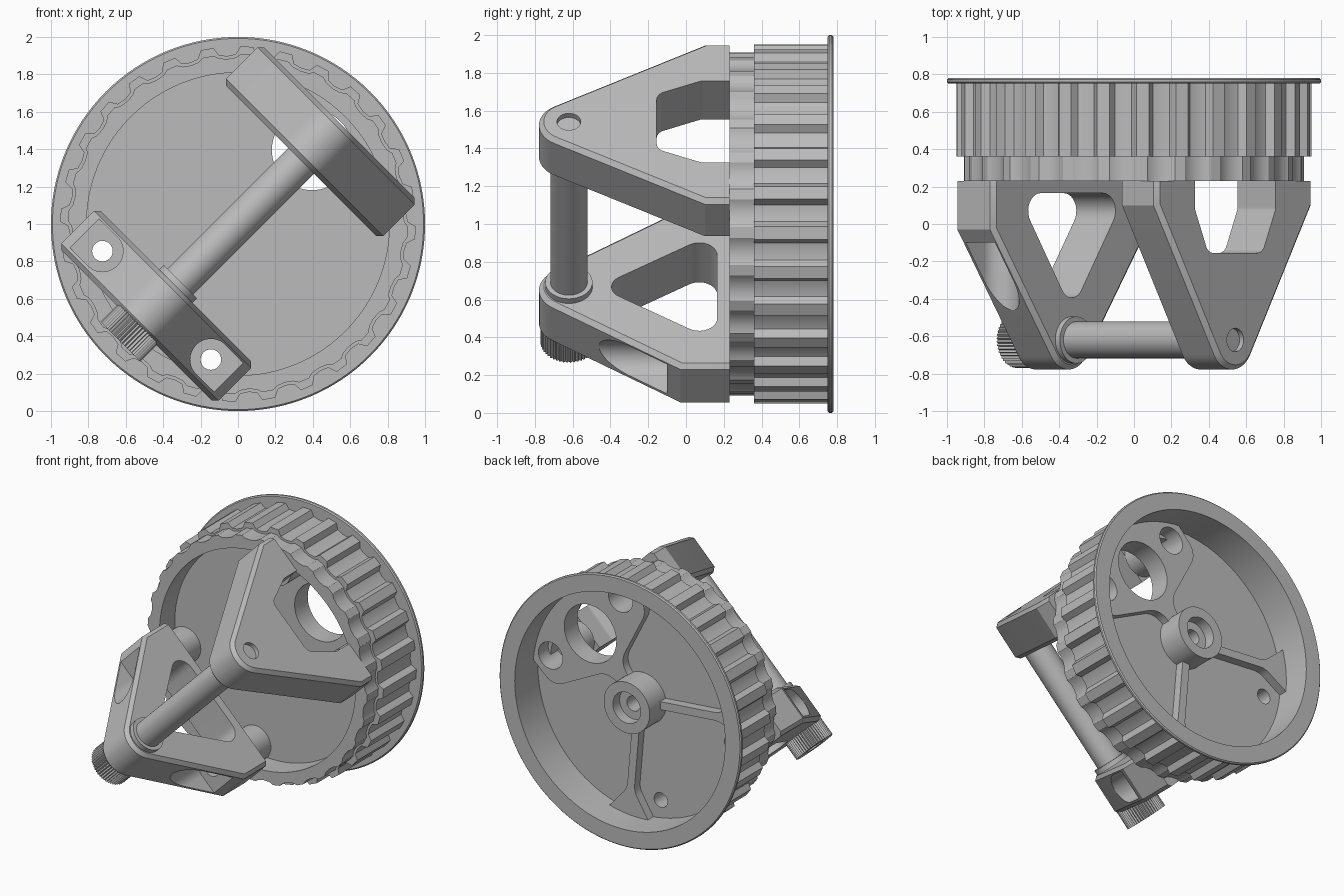
import bpy, bmesh, math
from mathutils import Matrix, Vector

if "Cube" in bpy.data.objects:
    bpy.data.objects.remove(bpy.data.objects["Cube"], do_unlink=True)

grey = bpy.data.materials.new("plain_grey")
grey.use_nodes = True
grey.diffuse_color = (0.5, 0.5, 0.5, 1)
grey.node_tree.nodes["Principled BSDF"].inputs["Base Color"].default_value = (0.5, 0.5, 0.5, 1)

# Working frames: U runs along the tie rod, V across it, Y along the wheel axle
U = Vector((1, 0, 1)).normalized()
V = Vector((1, 0, -1)).normalized()
Y = Vector((0, 1, 0))


def frame(a, b, c):
    return Matrix.Translation((0, 0, 1)) @ Matrix((a, b, c)).transposed().to_4x4()


WHEEL = frame(U, V, Y)   # sections drawn in (u, v), extruded along y
SIDE = frame(V, Y, U)    # sections drawn in (v, y), extruded along u


def prism(name, pts, low, high, mat, chamfer=0.0):
    """Extrude a closed section; the chamfer skips the edge that rests on the wheel."""
    bm = bmesh.new()
    bottom = bm.faces.new([bm.verts.new((p[0], p[1], low)) for p in pts])
    ext = bmesh.ops.extrude_face_region(bm, geom=[bottom])
    bmesh.ops.translate(bm, vec=(0, 0, high - low),
                        verts=[g for g in ext["geom"] if isinstance(g, bmesh.types.BMVert)])
    bmesh.ops.recalc_face_normals(bm, faces=bm.faces)
    if chamfer:
        base = max(p[1] for p in pts) - 0.0005
        rim = [e for e in bm.edges if abs(e.verts[0].co.z - e.verts[1].co.z) < 1e-5
               and not all(v.co.y > base for v in e.verts)]
        bmesh.ops.bevel(bm, geom=rim, offset=chamfer, segments=1, affect='EDGES')
    bm.transform(mat)
    mesh = bpy.data.meshes.new(name)
    bm.to_mesh(mesh)
    bm.free()
    mesh.materials.append(grey)
    obj = bpy.data.objects.new(name, mesh)
    bpy.context.scene.collection.objects.link(obj)
    return obj


def circle(r, centre=(0, 0), n=64):
    return [(centre[0] + r * math.cos(2 * math.pi * i / n),
             centre[1] + r * math.sin(2 * math.pi * i / n)) for i in range(n)]


def toothed(count, steps):
    """Outline repeating (fraction of pitch, radius) steps around a circle."""
    return [(r * math.cos(2 * math.pi * (i + f) / count), r * math.sin(2 * math.pi * (i + f) / count))
            for i in range(count) for f, r in steps]


def rounded(corners, n=10):
    """Polygon from (x, y, fillet radius) corners."""
    out = []
    for i, (x, y, r) in enumerate(corners):
        p = Vector((x, y))
        a = (Vector(corners[i - 1][:2]) - p).normalized()
        b = (Vector(corners[(i + 1) % len(corners)][:2]) - p).normalized()
        if r == 0:
            out.append(p)
            continue
        half = a.angle(b) / 2
        centre = p + (a + b).normalized() * r / math.sin(half)
        start = p + a * r / math.tan(half) - centre
        end = p + b * r / math.tan(half) - centre
        sweep = math.atan2(start.x * end.y - start.y * end.x, start.dot(end))
        out += [centre + Matrix.Rotation(sweep * k / n, 2) @ start for k in range(n + 1)]
    return out


def mirrored(half):
    """Close a half section by mirroring it across the second-axis line."""
    return half + [(-x, y, r) for x, y, r in reversed(half) if abs(x) > 1e-6]


def cut(obj, *tools):
    for c in tools:
        mod = obj.modifiers.new("cut", 'BOOLEAN')
        mod.operation, mod.solver, mod.object = 'DIFFERENCE', 'EXACT', c
    deps = bpy.context.evaluated_depsgraph_get()
    mesh = bpy.data.meshes.new_from_object(obj.evaluated_get(deps))
    obj.modifiers.clear()
    obj.data = mesh


cutters = []


def cutter(pts, low, high, mat):
    c = prism("cutter", pts, low, high, mat)
    c.hide_render = True
    cutters.append(c)
    return c


# Wheel cutters: recesses, bolt holes, screw pockets, large opening
front_recess = cutter(circle(0.81, n=96), 0.1, 0.48, WHEEL)
back_recess = cutter(circle(0.87, n=96), 0.45, 0.9, WHEEL)
opening = cutter(circle(0.215, (0.56, 0)), 0.1, 0.9, WHEEL)
bolt_places = [(s * 0.615, t * 0.41) for s in (1, -1) for t in (1, -1)]
bolts = [cutter(circle(0.055, p, 32), -0.5, 0.9, WHEEL) for p in bolt_places]
pockets = [cutter(circle(0.1, p, 32), 0.36, 0.9, WHEEL) for p in bolt_places[:2]]

# Screw seats: slots with a round inner end, open towards the bracket flank
seats = []
for u, v in bolt_places[2:]:
    side = math.copysign(1, v)
    slot = [(u - .11, v - side * .11, .109), (u + .11, v - side * .11, .109),
            (u + .11, side * .8, 0), (u - .11, side * .8, 0)]
    seats.append(cutter(rounded(slot, 16), -1, -0.1, WHEEL))

# Wheel rim
TEETH = 28
belt_rim = prism("belt_rim", toothed(TEETH, [(0, .908), (.22, .9), (.44, .908), (.56, .95), (.88, .95)]),
                 0.36, 0.76, WHEEL)
cut(belt_rim, front_recess, back_recess)
front_rim = prism("front_rim", toothed(TEETH, [(0, .89), (.22, .884), (.44, .89), (.58, .908), (.86, .908)]),
                  0.23, 0.365, WHEEL)
cut(front_rim, front_recess)
flange = prism("flange", circle(1.0, n=128), 0.75, 0.78, WHEEL, 0.008)
cut(flange, back_recess)

# Web and its bosses
web = prism("web", circle(0.88, n=96), 0.41, 0.505, WHEEL)
cut(web, opening, *bolts, *pockets)
for i, p in enumerate(bolt_places):
    boss = prism("bolt_boss", circle(0.13, p, 48), 0.232, 0.43, WHEEL)
    cut(boss, bolts[i], *pockets[i:i + 1])

# Raised pad around the opening and the screw pockets
half_pad = [(.05, .06, 0), (.28, .06, .14), (.44, .55, .13), (.68, .56, 0), (.76, .46, 0), (.88, .15, 0)]
pad = prism("raised_pad", rounded(half_pad + [(x, -y, r) for x, y, r in reversed(half_pad)]),
            0.47, 0.565, WHEEL)
cut(pad, opening, *pockets)

# Hub and ribs
hub = prism("hub", circle(0.19), 0.47, 0.7, WHEEL)
cut(hub, cutter(circle(0.115, n=40), 0.62, 0.9, WHEEL), cutter(circle(0.055, n=32), 0.5, 0.9, WHEEL))
for side in (1, -1):
    rib = [(.1, -.03, 0), (.68, -.03, .14), (.87, -.17, 0), (.87, .17, 0), (.68, .03, .14), (.1, .03, 0)]
    prism("rib", rounded(rib), 0.47, 0.57,
          WHEEL @ Matrix.Rotation(side * math.radians(130), 4, 'Z'))

# Brackets: triangular plates with a rounded nose
NOSE_Y, NOSE_R, HALF = -0.62, 0.158, 0.594


def bracket(name, shoulder, low, high):
    rise = shoulder - NOSE_Y
    slope = math.atan(HALF / rise) - math.asin(NOSE_R / math.hypot(HALF, rise))
    tip = shoulder - HALF / math.tan(slope)
    half = [(0, tip, NOSE_R), (HALF, shoulder, 0), (HALF, 0.23, 0)]
    return prism(name, rounded(mirrored(half), 18), low, high, SIDE, 0.025)


upper = bracket("upper_bracket", 0.1, 0.478, 0.766)
window = mirrored([(.205, -.155, .06), (.305, .08, .05), (.305, .4, 0)])
cut(upper, cutter(rounded(window), 0.3, 1, SIDE),
    cutter(circle(0.063, (0, NOSE_Y), 32), 0.735, 1, SIDE))

lower = bracket("lower_bracket", -0.03, -0.766, -0.47)
window = mirrored([(0, -.465, .085), (.41, .165, .095)])
cut(lower, cutter(rounded(window), -1, -0.3, SIDE), *bolts[2:], *seats)

# Tie rod with collar and knurled screw head
prism("tie_rod", circle(0.098, (0, NOSE_Y)), -0.5, 0.5, SIDE)
prism("rod_collar", circle(0.125, (0, NOSE_Y)), -0.5, -0.435, SIDE)
nose = SIDE @ Matrix.Translation((0, NOSE_Y, 0))
knob = prism("knurled_screw_head", toothed(48, [(0, .14), (.5, .15)]), -0.89, -0.75, nose)
cut(knob, cutter(circle(0.07, n=6), -1, -0.83, nose))

# Remove helpers, then shade smooth with sharp edges kept
for c in cutters:
    bpy.data.objects.remove(c, do_unlink=True)
for obj in bpy.context.scene.objects:
    if obj.type == 'MESH':
        obj.data.shade_smooth()
        obj.data.set_sharp_from_angle(angle=math.radians(28))
